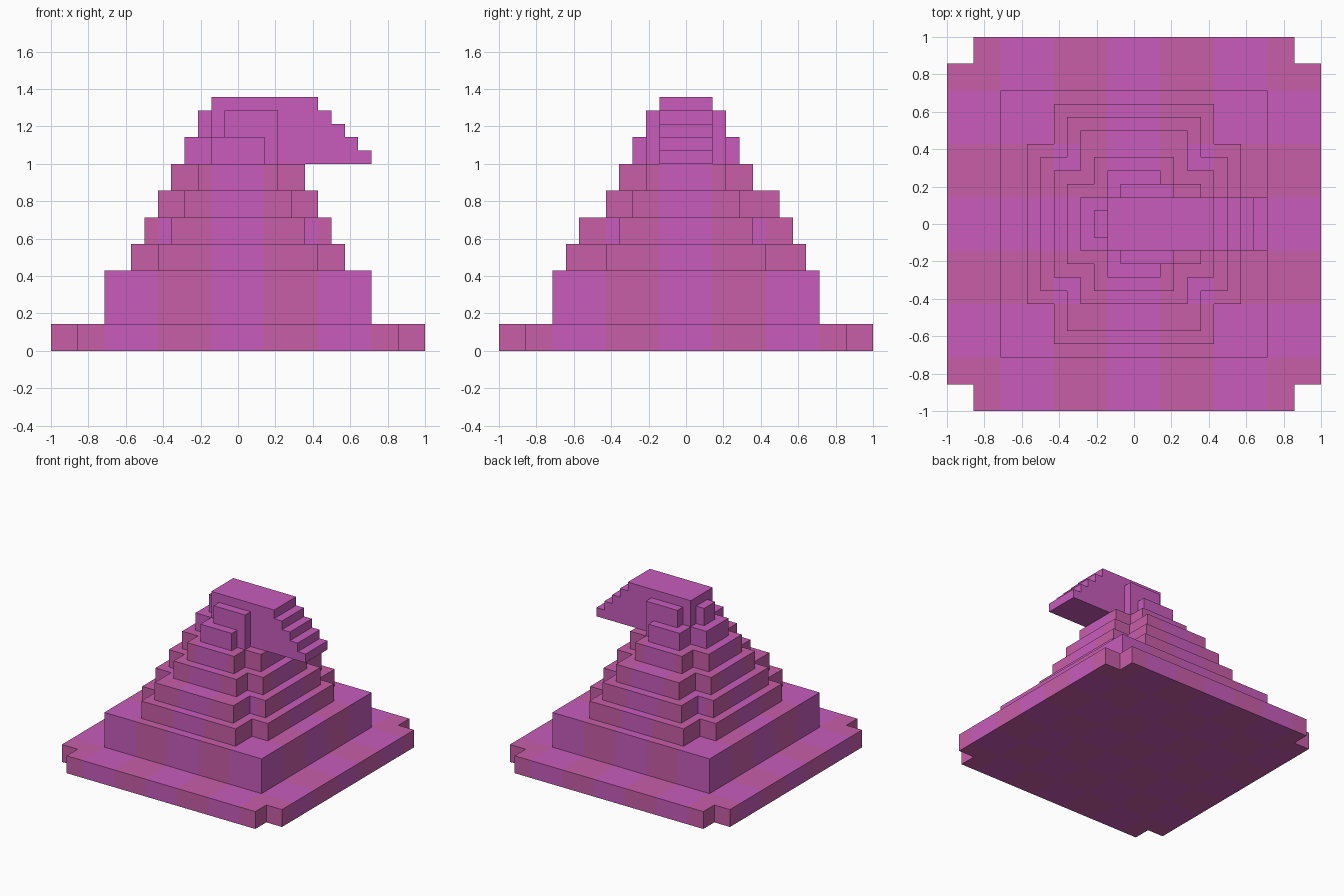
import bpy
import bmesh
from mathutils import Vector

U = 1 / 14  # one building unit

if "Cube" in bpy.data.objects:
    bpy.data.objects.remove(bpy.data.objects["Cube"], do_unlink=True)


def make_material(name, rgb):
    mat = bpy.data.materials.new(name)
    color = (*rgb, 1)
    mat.use_nodes = True
    mat.diffuse_color = color
    mat.node_tree.nodes["Principled BSDF"].inputs["Base Color"].default_value = color
    return mat


PURPLE = make_material("orchid purple", (0.58, 0.107, 0.50))
PINK = make_material("rose pink", (0.58, 0.112, 0.39))


def band(v):
    """Index of the four-unit colour band, counted from the middle."""
    return int((abs(v) + 2) // 4)


def odd_check(i, j):
    return (i + j) % 2 == 0


def even_check(i, j):
    return (i + j) % 2 == 1 and i > 0 and j > 0


def plain(i, j):
    return False


def finish(name, bm, is_pink=plain):
    bmesh.ops.recalc_face_normals(bm, faces=bm.faces)
    for f in bm.faces:
        p = f.calc_center_median() - f.normal * 0.3
        f.material_index = int(is_pink(band(p.x), band(p.y)))
    bmesh.ops.scale(bm, vec=(U, U, U), verts=bm.verts)
    mesh = bpy.data.meshes.new(name)
    bm.to_mesh(mesh)
    bm.free()
    mesh.materials.append(PURPLE)
    mesh.materials.append(PINK)
    obj = bpy.data.objects.new(name, mesh)
    bpy.context.collection.objects.link(obj)


def add_tier(name, rects, z0, z1, is_pink=plain):
    """Extrude the union of rectangles (x0, x1, y0, y1), split on colour bands."""
    bands = [-10, -6, -2, 2, 6, 10]
    xs = sorted({*bands, *(v for r in rects for v in r[:2])})
    ys = sorted({*bands, *(v for r in rects for v in r[2:])})
    bm = bmesh.new()
    for xa, xb in zip(xs, xs[1:]):
        for ya, yb in zip(ys, ys[1:]):
            if any(r[0] <= xa and xb <= r[1] and r[2] <= ya and yb <= r[3] for r in rects):
                corners = [(xa, ya), (xb, ya), (xb, yb), (xa, yb)]
                bm.faces.new([bm.verts.new((x, y, z0)) for x, y in corners])
    bmesh.ops.remove_doubles(bm, verts=bm.verts, dist=0.01)
    out = bmesh.ops.extrude_face_region(bm, geom=bm.faces[:], use_keep_orig=True)
    top = [g for g in out["geom"] if isinstance(g, bmesh.types.BMVert)]
    bmesh.ops.translate(bm, verts=top, vec=(0, 0, z1 - z0))
    finish(name, bm, is_pink)


def cross(cx, front, back, ax, ay):
    """Long centre block plus a wider arm block."""
    return [(-cx, cx, -front, back), (-ax, ax, -ay, ay)]


# Stepped base and body
add_tier("base_slab", cross(12, 14, 14, 14, 12), 0, 2, odd_check)
add_tier("lower_block", [(-10, 10, -10, 10)], 2, 6,
         lambda i, j: (i + j) % 2 == 1)
add_tier("body_tier_1", cross(6, 9, 9, 8, 6), 6, 8, even_check)
add_tier("body_tier_2", cross(5, 8, 8, 7, 5), 8, 10, even_check)
add_tier("body_tier_3", cross(4, 6, 7, 6, 4), 10, 12,
         lambda i, j: min(i, j) == 1)
add_tier("body_tier_4", cross(3, 5, 5, 5, 3), 12, 14,
         lambda i, j: min(i, j) == 1)

# Head: neck collar, cheeks, rear knob
add_tier("neck_collar", [(-2, 2, -4, 4), (-4, -2, -2, 2)], 14, 16)
add_tier("cheeks", [(-1, 3, -3, 3)], 14, 18)
add_tier("rear_knob", [(-3, -2, -1, 1)], 16, 18)

# Stepped beak, extruded from its side profile
profile = [(-2, 14), (10, 14)]
for step in range(5):
    profile.append((10 - step, 15 + step))
    if step < 4:
        profile.append((9 - step, 15 + step))
profile.append((-2, 19))
bm = bmesh.new()
face = bm.faces.new([bm.verts.new((x, -2, z)) for x, z in profile])
out = bmesh.ops.extrude_face_region(bm, geom=[face], use_keep_orig=True)
moved = [g for g in out["geom"] if isinstance(g, bmesh.types.BMVert)]
bmesh.ops.translate(bm, verts=moved, vec=Vector((0, 4, 0)))
finish("head_and_beak", bm)
